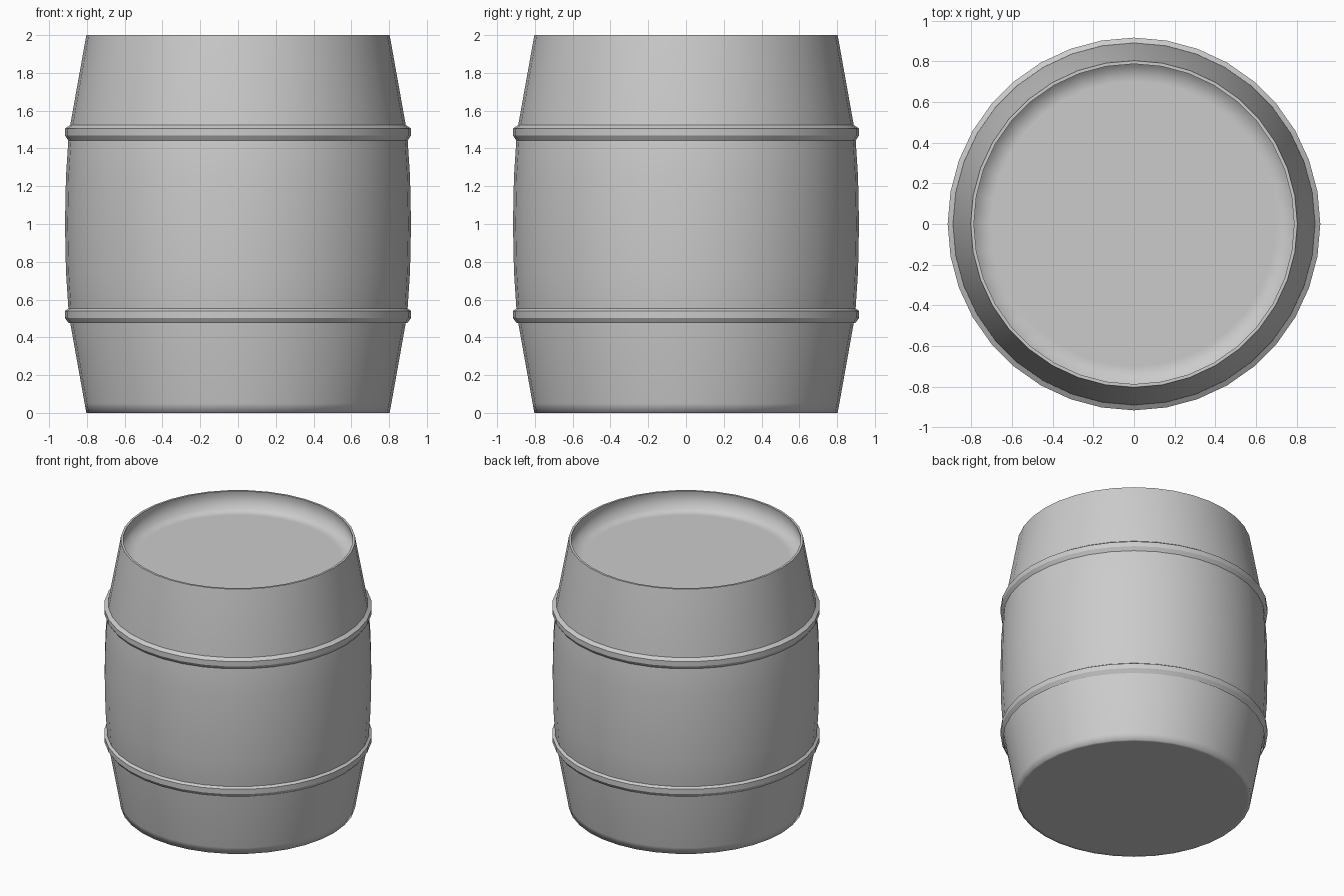
import bpy, bmesh, math

if "Cube" in bpy.data.objects:
    bpy.data.objects.remove(bpy.data.objects["Cube"])

SIDES = 36


def lathe(name, profile, sharp=(), caps=False):
    """Spin (radius, z) points round z; rings listed in sharp stay crisp."""
    bm = bmesh.new()
    rings = []
    for r, z in profile:
        rings.append([bm.verts.new((r * math.cos(2 * math.pi * i / SIDES),
                                    r * math.sin(2 * math.pi * i / SIDES), z))
                      for i in range(SIDES)])
    for a, b in zip(rings, rings[1:]):
        for i in range(SIDES):
            j = (i + 1) % SIDES
            bm.faces.new((a[i], a[j], b[j], b[i]))
    if caps:
        bm.faces.new(rings[0][::-1])
        bm.faces.new(rings[-1])
    for f in bm.faces:
        f.smooth = True
    for k in sharp:
        for i in range(SIDES):
            e = bm.edges.get((rings[k][i], rings[k][(i + 1) % SIDES]))
            e.smooth = False
    mesh = bpy.data.meshes.new(name)
    bm.to_mesh(mesh)
    bm.free()
    obj = bpy.data.objects.new(name, mesh)
    bpy.context.collection.objects.link(obj)
    return obj


# Bulging body with a soft bottom edge, a crisp rim and a sunken flat lid
body = [(0.78, 0), (0.803, 0), (0.812, 0.05), (0.896, 0.52), (0.911, 0.75),
        (0.916, 1.0), (0.911, 1.25), (0.896, 1.48), (0.803, 2.0),
        (0.787, 2.0), (0.81, 1.86), (0.70, 1.86)]
lathe("barrel_body", body, sharp=(8, 9), caps=True)

# Two bevelled hoops with the same cross-section, seated on the body
hoop = [(0.897, -0.043), (0.916, -0.015), (0.916, 0.022), (0.890, 0.04)]
for name, height in (("upper_hoop", 1.483), ("lower_hoop", 0.518)):
    lathe(name, [(r, z + height) for r, z in hoop], sharp=(1, 2))
